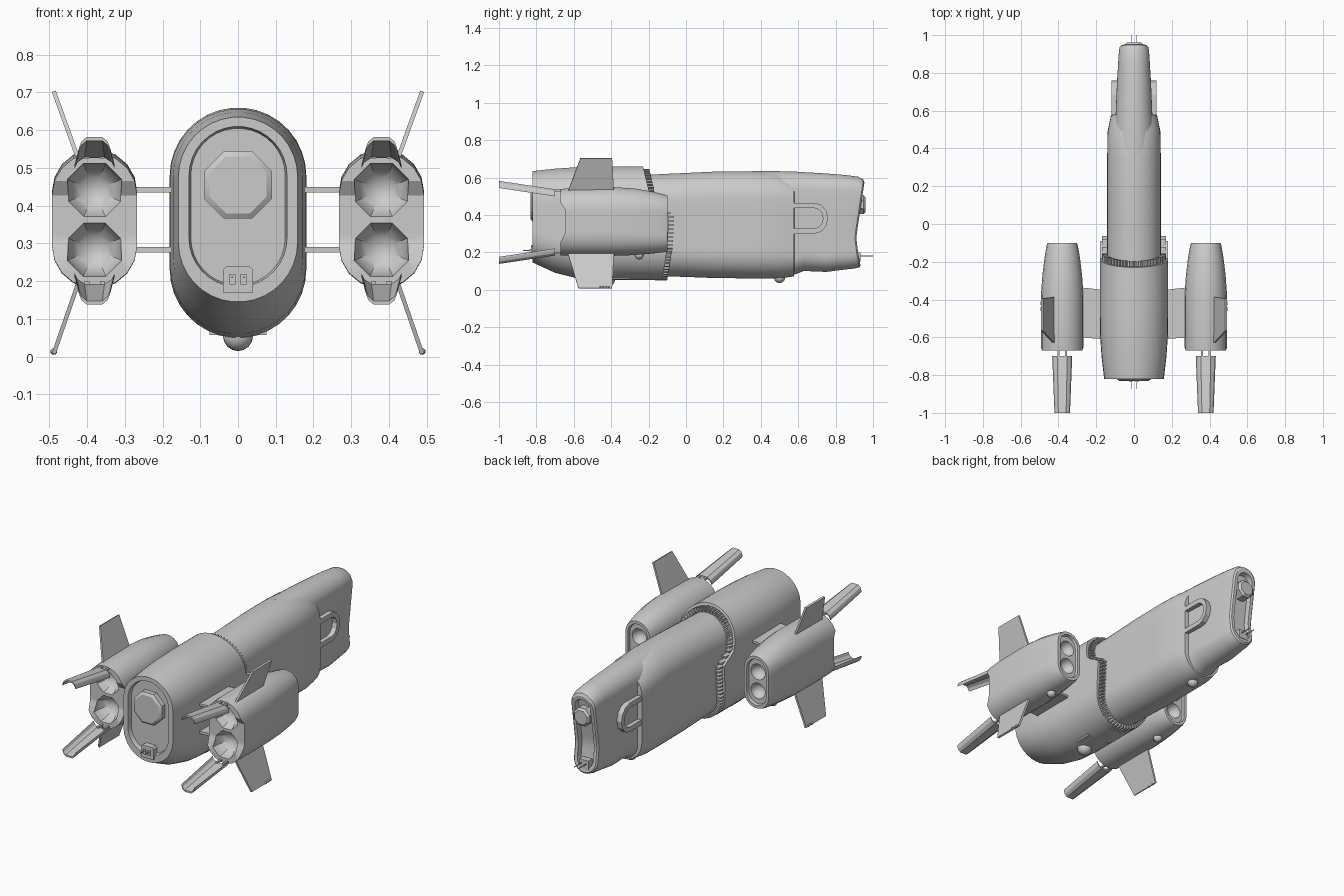
import bpy, bmesh, math
from mathutils import Vector, Matrix

if "Cube" in bpy.data.objects:
    bpy.data.objects.remove(bpy.data.objects["Cube"])

grey = bpy.data.materials.new("hull_grey")
grey.diffuse_color = (0.6, 0.6, 0.6, 1)
grey.use_nodes = True
grey.node_tree.nodes["Principled BSDF"].inputs["Base Color"].default_value = grey.diffuse_color


def shade(ob, angle=30):
    bpy.ops.object.select_all(action='DESELECT')
    ob.select_set(True)
    bpy.context.view_layer.objects.active = ob
    bpy.ops.object.shade_smooth_by_angle(angle=math.radians(angle))


def finish(name, bm, smooth=True):
    bmesh.ops.recalc_face_normals(bm, faces=bm.faces)
    me = bpy.data.meshes.new(name)
    bm.to_mesh(me)
    bm.free()
    me.materials.append(grey)
    ob = bpy.data.objects.new(name, me)
    bpy.context.collection.objects.link(ob)
    if smooth:
        shade(ob)
    return ob


def ring(y, w, z0, z1, cx, n=9, m=8):
    """Upright stadium outline; y is a number or a function of height."""
    r = min(w, (z1 - z0) / 2)
    arc = [math.pi / 2 * (i + 0.5) / (n - 0.5) for i in range(n)]
    half = [(w * math.sin(a), z1 - r + r * math.cos(a)) for a in arc]
    half += [(w, z1 - r + (z0 - z1 + 2 * r) * k / m) for k in range(1, m)]
    half += [(w * math.sin(a), z0 + r - r * math.cos(a)) for a in reversed(arc)]
    pts = half + [(-x, z) for x, z in reversed(half)]
    return [(cx + x, y(z) if callable(y) else y, z) for x, z in pts]


def loft(name, stations, cx=0.0, n=9, m=8):
    bm = bmesh.new()
    rings = [[bm.verts.new(p) for p in ring(*s, cx, n, m)] for s in stations]
    c = len(rings[0])
    for a, b in zip(rings, rings[1:]):
        for i in range(c):
            bm.faces.new((a[i], a[(i + 1) % c], b[(i + 1) % c], b[i]))
    for r in (rings[0], rings[-1]):          # caps made of cross strips
        for j in range(c // 2 - 1):
            bm.faces.new((r[j], r[j + 1], r[c - 2 - j], r[c - 1 - j]))
    return finish(name, bm)


def prism(name, pts, offset):
    """Extrude a flat outline by an offset vector."""
    bm = bmesh.new()
    a = [bm.verts.new(Vector(p) - Vector(offset) / 2) for p in pts]
    b = [bm.verts.new(Vector(p) + Vector(offset) / 2) for p in pts]
    bm.faces.new(a)
    bm.faces.new(b)
    for i in range(len(a)):
        j = (i + 1) % len(a)
        bm.faces.new((a[i], a[j], b[j], b[i]))
    return finish(name, bm, False)


def box(name, loc, size, rot=0.0):
    bm = bmesh.new()
    bmesh.ops.create_cube(bm, size=1, matrix=Matrix.Translation(loc)
                          @ Matrix.Rotation(rot, 4, 'Y') @ Matrix.Diagonal((*size, 1)))
    return finish(name, bm, False)


def cone(name, loc, r1, r2, depth, seg=8):
    """Disc or cone along y; r1 is the -y end."""
    bm = bmesh.new()
    bmesh.ops.create_cone(bm, cap_ends=True, segments=seg, radius1=r1, radius2=r2, depth=depth,
                          matrix=Matrix.Translation(loc) @ Matrix.Rotation(-math.pi / 2, 4, 'X')
                          @ Matrix.Rotation(math.pi / 8, 4, 'Z'))
    return finish(name, bm)


def ball(name, loc, r, ry, seg=8):
    bm = bmesh.new()
    bmesh.ops.create_uvsphere(bm, u_segments=seg, v_segments=12, radius=1,
                              matrix=Matrix.Translation(loc) @ Matrix.Diagonal((r, ry, r, 1))
                              @ Matrix.Rotation(math.pi / 2, 4, 'X')
                              @ Matrix.Rotation(math.pi / 8, 4, 'Z'))
    return finish(name, bm)


def ramp(z, pts):
    """Piecewise linear lookup."""
    if z <= pts[0][0]:
        return pts[0][1]
    for (a, u), (b, v) in zip(pts, pts[1:]):
        if z <= b:
            return u + (v - u) * (z - a) / (b - a)
    return pts[-1][1]


# Rear hull with a stepped collar edge and a recessed end panel
def collar(z):
    return ramp(z, [(.05, -.13), (.22, -.10), (.40, -.09), (.45, -.18), (.54, -.20), (.66, -.23)])

loft("rear_hull", [(-.795, .125, .19, .605), (-.82, .13, .185, .61), (-.82, .158, .145, .635),
                   (-.70, .172, .09, .648), (-.58, .18, .06, .656), (-.45, .181, .05, .66),
                   (-.32, .181, .05, .66), (collar, .181, .05, .66), (collar, .166, .062, .645),
                   (lambda z: collar(z) - .05, .16, .066, .64), (-.31, .13, .1, .60)], m=12)

# Ribs around the collar
for i, (x, y, z) in enumerate(ring(0, .156, .062, .632, 0, 14, 12)):
    zc = min(max(z, .24), .46)
    rot = math.atan2(x, z - zc)
    box("collar_rib", (x, collar(z) - .005, z), (.009, .065, .026), rot)

# Front hull and narrower nose with a scooped end
loft("front_hull", [(-.30, .14, .07, .612), (-.15, .142, .072, .618), (0, .142, .068, .625),
                    (.15, .142, .062, .632), (.35, .142, .06, .634), (.49, .14, .06, .628),
                    (.56, .125, .068, .60), (.578, .122, .072, .59), (.58, .095, .1, .57)])

def scoop(d):
    return lambda z: d + ramp(z, [(.12, .935), (.2, .92), (.28, .91), (.38, .925), (.58, .955)])

loft("nose", [(.35, .11, .075, .634), (.5, .103, .068, .634), (.58, .097, .08, .632),
              (.63, .095, .1, .629), (.75, .09, .095, .622), (.85, .084, .108, .614),
              (scoop(-.035), .08, .113, .605), (scoop(-.008), .076, .12, .59),
              (scoop(0), .068, .128, .575), (scoop(0), .05, .15, .555), (scoop(-.03), .047, .155, .55)])

# Nose sensor and lower lamp
cone("nose_sensor", (0, .925, .455), .055, .055, .05)
cone("nose_sensor_cap", (0, .955, .455), .055, .042, .012)
box("nose_lamp", (0, .915, .175), (.06, .035, .05))
for x in (-.015, .015):
    box("nose_antenna", (x, .965, .18), (.004, .07, .004))
    box("rear_antenna", (x, -.835, .21), (.004, .075, .004))
    box("rear_lamp", (x, -.832, .205), (.016, .008, .028))

# Rear end cap and lamp housing
cone("rear_cap", (0, -.808, .455), .097, .097, .03)
cone("rear_cap_face", (0, -.827, .455), .082, .097, .01)
prism("rear_lamp_housing", [(-.04, -.81, .17), (.04, -.81, .17), (.04, -.81, .23),
                            (.03, -.81, .24), (-.03, -.81, .24), (-.04, -.81, .23)], (0, .04, 0))

# Belly fittings
for x in (-.06, .06):
    box("belly_slot", (x, -.35, .072), (.03, .1, .03))
ball("belly_lens", (0, -.42, .055), .04, .04, 16)
ball("chin_lens", (0, .5, .066), .03, .03, 16)


def notch(z):
    return ramp(z, [(.27, -.67), (.30, -.645), (.43, -.645), (.46, -.67)])


for s in (-1, 1):
    cx = .38 * s
    # Raised hook band on the nose side
    outer, inner = [], []
    for k in range(7):
        a = math.pi / 2 - math.pi * k / 6
        outer.append((s * .1, .685 + .075 * math.cos(a), .382 + .083 * math.sin(a)))
        inner.append((s * .1, .685 + .048 * math.cos(a), .382 + .055 * math.sin(a)))
    band = ([(s * .1, .57, .465)] + outer + [(s * .1, .57, .299), (s * .1, .57, .327)]
            + inner[::-1] + [(s * .1, .57, .437)])
    prism("side_hook", band, (.04, 0, 0))

    # Engine pod with exhaust dishes and intakes cut out
    pod = loft("engine_pod", [(notch, .113, .182, .54), (-.6, .113, .18, .547), (-.38, .113, .18, .55),
                              (-.27, .105, .184, .542), (-.18, .094, .192, .526), (-.115, .083, .2, .51),
                              (-.1, .078, .205, .505), (-.1, .062, .222, .488), (-.115, .058, .226, .484)],
               cx, n=5, m=8)
    for z in (.285, .44):
        for y, r, d in ((-.67, .078, .09), (-.11, .046, .05)):
            cut = ball("cutter", (cx, y, z if r > .06 else (.3 if z < .36 else .41)), r, d,
                       8 if r > .06 else 16)
            cut.hide_render = True
            mod = pod.modifiers.new("cut", 'BOOLEAN')
            mod.operation, mod.solver, mod.object = 'DIFFERENCE', 'EXACT', cut
            bpy.context.view_layer.objects.active = pod
            bpy.ops.object.modifier_apply(modifier=mod.name)
            bpy.data.objects.remove(cut)
    shade(pod)
    ball("pod_lens", (cx, -.25, .187), .025, .025, 16)

    # Struts joining pod to hull
    for z in (.283, .442):
        prism("strut", [(s * .15, -.61, z), (s * .29, -.60, z), (s * .29, -.335, z),
                        (s * .15, -.35, z)], (0, 0, .014))

    for up in (1, -1):
        zm = .365 if up > 0 else .36
        # Diagonal fin
        zr, zt = (.515, .703) if up > 0 else (.205, .008)
        xr, xt = s * .42, s * .488
        nrm = Vector((abs(zt - zr), 0, -up * (xt - xr))).normalized() * .011
        tip = -.565 if up > 0 else -.575
        prism("fin", [(xr, -.635, zr), (xt, tip, zt), (xt, -.395, zt), (xr, -.385, zr)], nrm)
        if up < 0:
            for y in (-.45, -.42):
                ball("fin_tip_pod", (xt, y, .014), .009, .013)
        # Arched tail flap
        bm = bmesh.new()
        rows = []
        for y, z, w in ((-.70, .537, .053), (-1.0, .582, .041)):
            if up < 0:
                z = .72 - z
            for t in (0, -.01):
                rows.append([bm.verts.new((cx + w * u, y, z + up * (t - d))) for u, d in
                             ((-1, .028), (-.85, .012), (-.5, 0), (.5, 0), (.85, .012), (1, .028))])
        loop = [rows[0] + rows[1][::-1], rows[2] + rows[3][::-1]]
        for i in range(12):
            j = (i + 1) % 12
            bm.faces.new((loop[0][i], loop[0][j], loop[1][j], loop[1][i]))
        for r0, r1 in ((rows[0], rows[1]), (rows[2], rows[3])):
            for i in range(5):
                bm.faces.new((r0[i], r0[i + 1], r1[i + 1], r1[i]))
        finish("tail_flap", bm)
        for x in (-.02, .02):
            box("flap_hinge", (cx + x, -.685, zm + up * .165), (.012, .05, .01))
